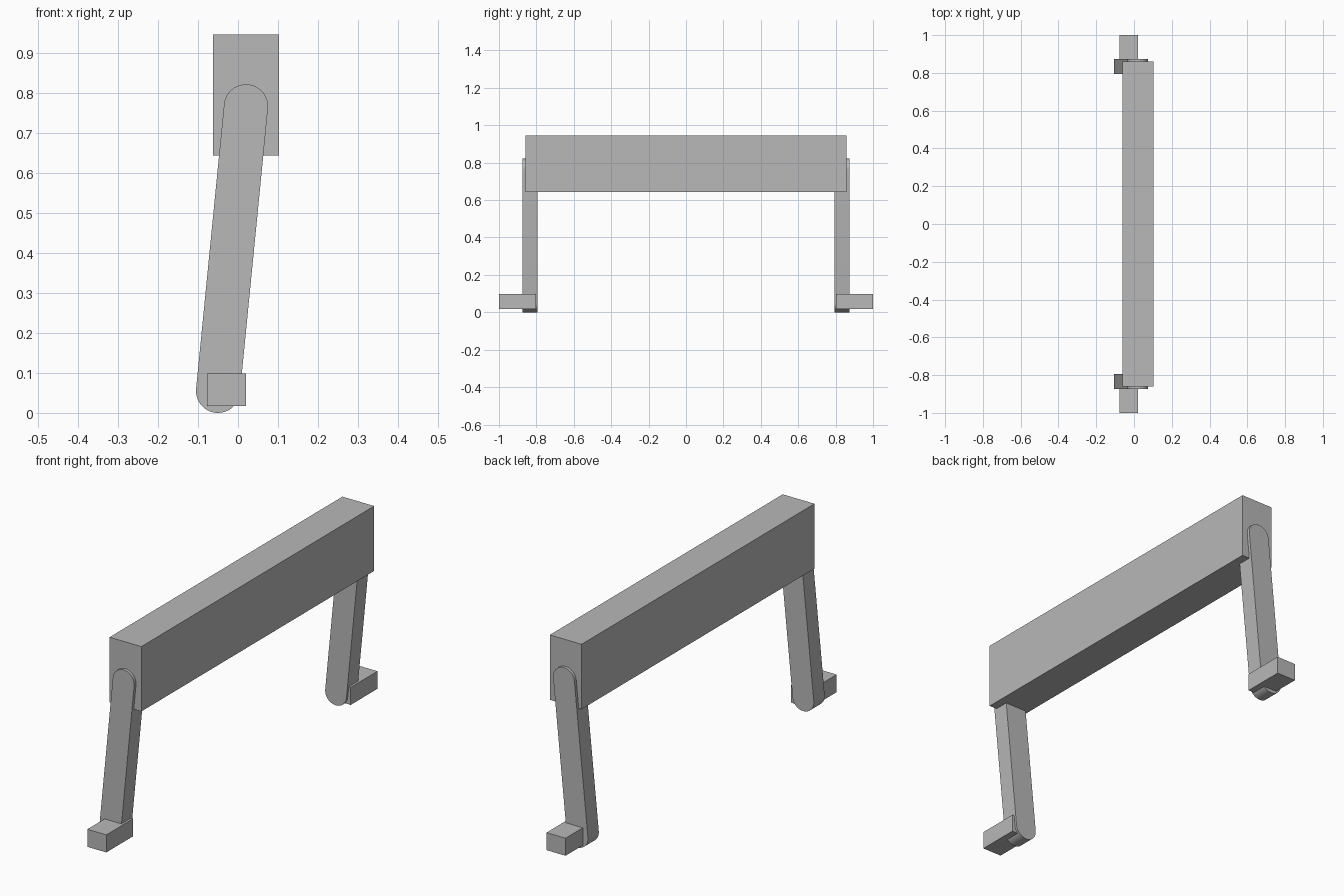
import bpy
import bmesh
import math
from mathutils import Vector

cube = bpy.data.objects.get("Cube")
if cube:
    bpy.data.objects.remove(cube, do_unlink=True)

grey = bpy.data.materials.new("plain grey")
grey.use_nodes = True
colour = (0.48, 0.48, 0.48, 1)
grey.diffuse_color = colour
grey.node_tree.nodes["Principled BSDF"].inputs["Base Color"].default_value = colour


def extrude_profile(name, profile, y0, y1):
    """Extrude an x-z outline along y into a closed solid."""
    bm = bmesh.new()
    face = bm.faces.new([bm.verts.new((x, y0, z)) for x, z in profile])
    result = bmesh.ops.extrude_face_region(bm, geom=[face])
    moved = [v for v in result["geom"] if isinstance(v, bmesh.types.BMVert)]
    bmesh.ops.translate(bm, verts=moved, vec=(0, y1 - y0, 0))
    bmesh.ops.recalc_face_normals(bm, faces=bm.faces[:])
    mesh = bpy.data.meshes.new(name)
    bm.to_mesh(mesh)
    bm.free()
    mesh.materials.append(grey)
    obj = bpy.data.objects.new(name, mesh)
    bpy.context.collection.objects.link(obj)
    return obj


def rectangle(x0, x1, z0, z1):
    return [(x0, z0), (x1, z0), (x1, z1), (x0, z1)]


def capsule(bottom, top, radius, steps=24):
    """Outline of a bar with a half-round at each end."""
    axis = top - bottom
    start = math.atan2(axis.y, axis.x) - math.pi / 2
    points = []
    for centre, offset in ((top, 0), (bottom, math.pi)):
        for i in range(steps + 1):
            a = start + offset + math.pi * i / steps
            points.append((centre.x + radius * math.cos(a),
                           centre.y + radius * math.sin(a)))
    return points


# Long main beam
extrude_profile("beam", rectangle(-0.062, 0.102, 0.643, 0.946), -0.859, 0.859)

# Leaning round-ended arms with a block pedal on the outside
arm_outline = capsule(Vector((-0.05, 0.055)), Vector((0.02, 0.766)), 0.055)
pedal_outline = rectangle(-0.078, 0.02, 0.017, 0.099)
for side, s in (("front", -1), ("back", 1)):
    arm = extrude_profile(side + "_arm", arm_outline, s * 0.793, s * 0.873)
    extrude_profile(side + "_pedal", pedal_outline, s * 0.803, s * 1.0)
    bpy.ops.object.select_all(action="DESELECT")
    arm.select_set(True)
    bpy.context.view_layer.objects.active = arm
    bpy.ops.object.shade_smooth_by_angle(angle=math.radians(30))
